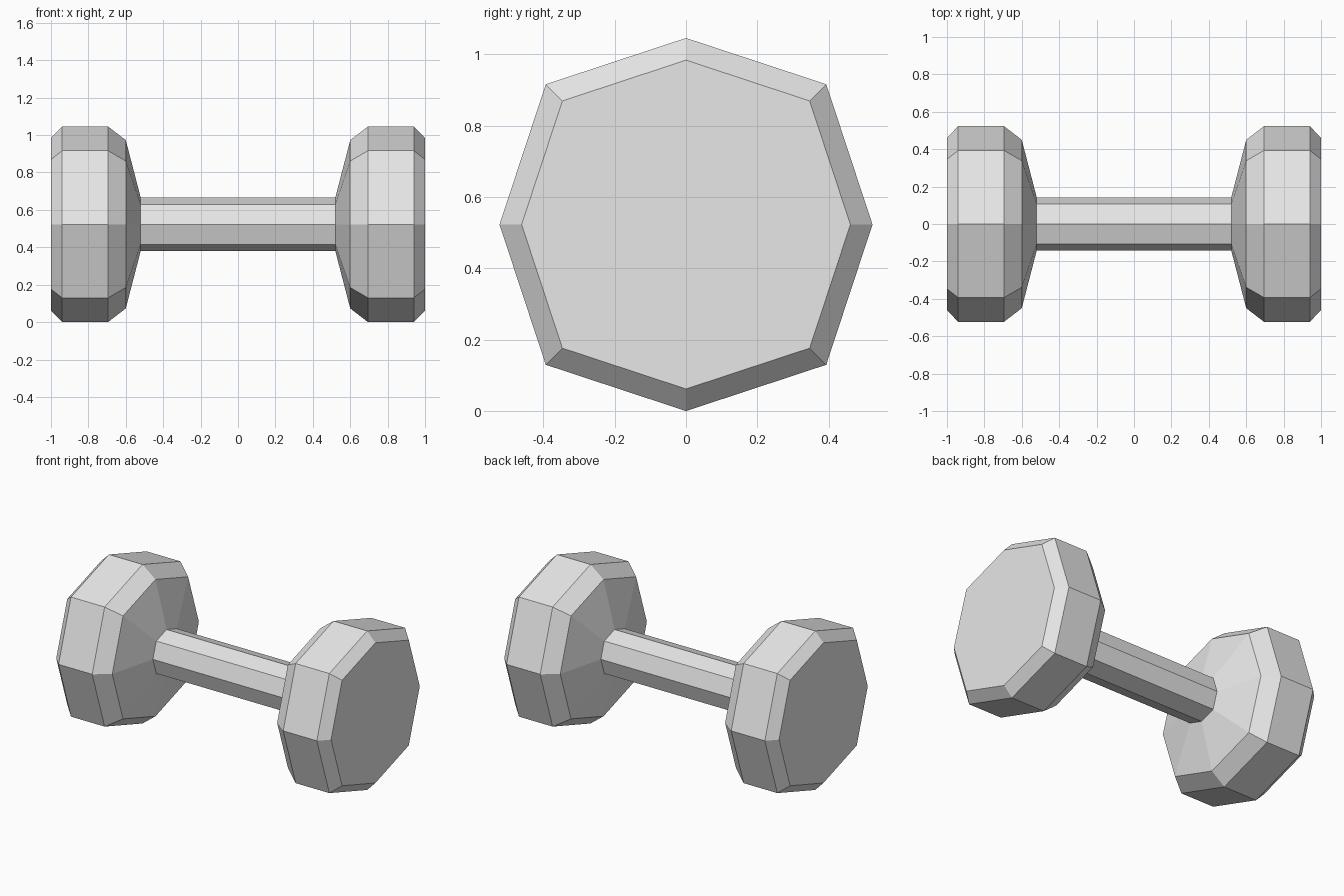
import bpy
import bmesh

if "Cube" in bpy.data.objects:
    bpy.data.objects.remove(bpy.data.objects["Cube"])

CENTRE_Z = 0.523
# Octagon with slightly pushed-out diagonals, in (y, z), for a radius of 1
OCTAGON = [(1, 0), (0.752, 0.752), (0, 1), (-0.752, 0.752),
           (-1, 0), (-0.752, -0.752), (0, -1), (0.752, -0.752)]
NECK = (0.52, 0.142)

steel = bpy.data.materials.new("light_grey")
steel.diffuse_color = (0.8, 0.8, 0.8, 1)
steel.use_nodes = True
steel.node_tree.nodes["Principled BSDF"].inputs["Base Color"].default_value = steel.diffuse_color


def loft(name, profile, cap_end=False):
    """Skin octagonal rings along x; profile holds (x, radius) pairs."""
    bm = bmesh.new()
    rings = [[bm.verts.new((x, r * y, CENTRE_Z + r * z)) for y, z in OCTAGON]
             for x, r in profile]
    for a, b in zip(rings, rings[1:]):
        for i in range(8):
            j = (i + 1) % 8
            bm.faces.new((a[i], a[j], b[j], b[i]))
    if cap_end:
        bm.faces.new(rings[-1])
    # Point every face away from the part's own middle
    mid_x = (profile[0][0] + profile[-1][0]) / 2
    bm.normal_update()
    for f in bm.faces:
        out = f.calc_center_median()
        out.x -= mid_x
        out.z -= CENTRE_Z
        if f.normal.dot(out) < 0:
            f.normal_flip()
    mesh = bpy.data.meshes.new(name)
    bm.to_mesh(mesh)
    bm.free()
    mesh.materials.append(steel)
    obj = bpy.data.objects.new(name, mesh)
    bpy.context.collection.objects.link(obj)


# Grip bar between the two necks
loft("handle", [(-NECK[0], NECK[1]), NECK])

# Weights: cone from the neck, bevelled rim, flat outer face
weight = [NECK, (0.60, 0.45), (0.695, 0.523), (0.94, 0.523), (1.0, 0.461)]
for name, side in (("right_weight", 1), ("left_weight", -1)):
    loft(name, [(side * x, r) for x, r in weight], cap_end=True)
